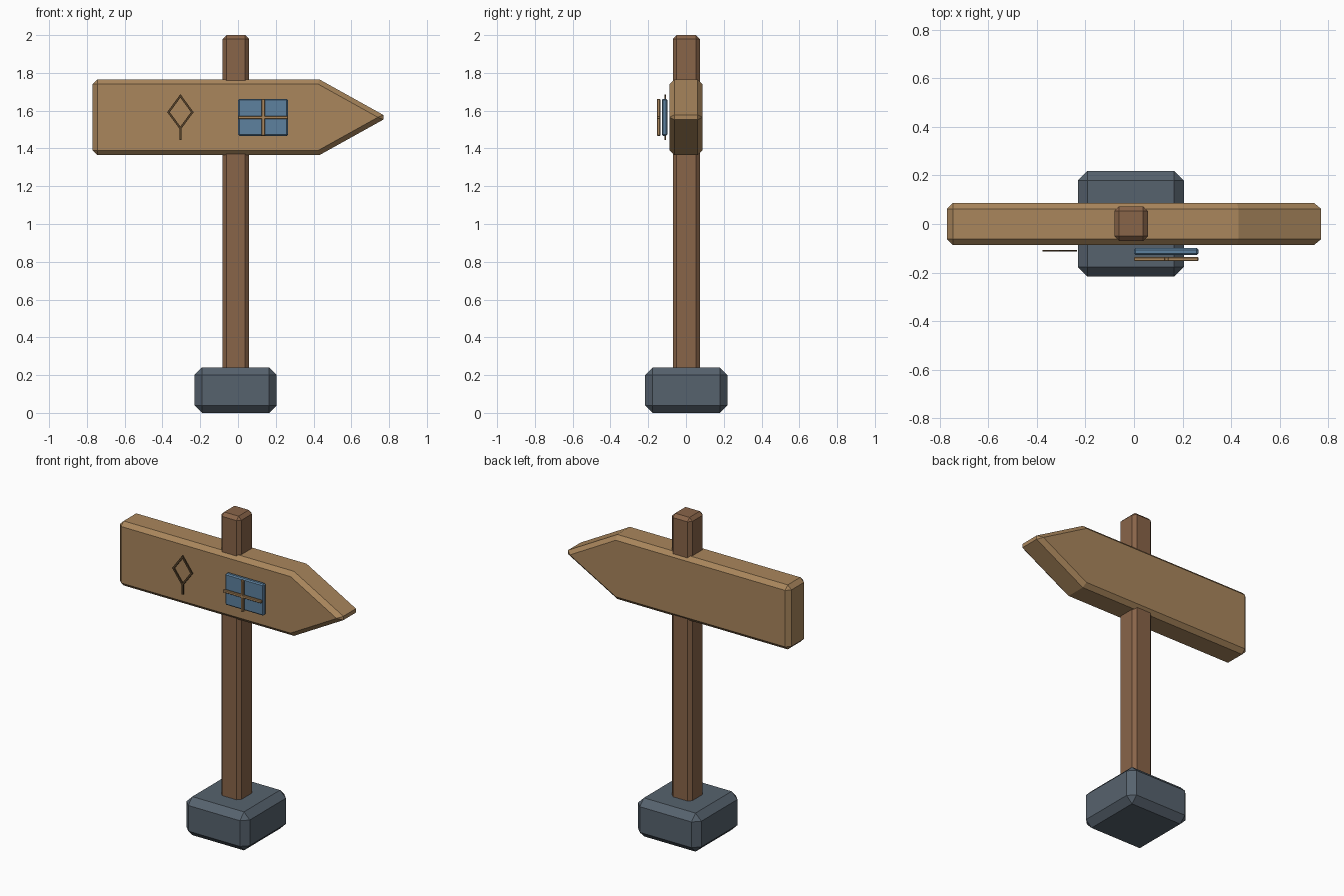
import bpy, bmesh, math
from mathutils import Vector

if "Cube" in bpy.data.objects:
    bpy.data.objects.remove(bpy.data.objects["Cube"])


def material(name, rgb):
    m = bpy.data.materials.new(name)
    m.diffuse_color = (*rgb, 1)
    m.use_nodes = True
    m.node_tree.nodes["Principled BSDF"].inputs["Base Color"].default_value = m.diffuse_color
    return m


LIGHT_WOOD = material("light wood", (0.40, 0.24, 0.108))
DARK_WOOD = material("dark wood", (0.25, 0.128, 0.066))
STONE = material("grey stone", (0.094, 0.123, 0.155))
GLASS = material("blue glass", (0.11, 0.22, 0.345))
CARVING = material("carved brown", (0.09, 0.052, 0.022))


def prism(name, outline, y0, y1, mat, bevel=0.0):
    """Extrude an x-z outline from y0 to y1 and chamfer its sharp edges."""
    bm = bmesh.new()
    face = bm.faces.new([bm.verts.new((x, y0, z)) for x, z in outline])
    ext = bmesh.ops.extrude_face_region(bm, geom=[face])
    for v in ext["geom"]:
        if isinstance(v, bmesh.types.BMVert):
            v.co.y = y1
    bmesh.ops.recalc_face_normals(bm, faces=bm.faces[:])
    if bevel:
        sharp = [e for e in bm.edges if e.calc_face_angle() > math.radians(30)]
        bmesh.ops.bevel(bm, geom=sharp, offset=bevel, segments=1, profile=0.5,
                        affect='EDGES', clamp_overlap=True)
    mesh = bpy.data.meshes.new(name)
    bm.to_mesh(mesh)
    bm.free()
    mesh.materials.append(mat)
    ob = bpy.data.objects.new(name, mesh)
    bpy.context.collection.objects.link(ob)
    return ob


def box(name, x, y, z, mat, bevel=0.0):
    outline = [(x[0], z[0]), (x[1], z[0]), (x[1], z[1]), (x[0], z[1])]
    return prism(name, outline, y[0], y[1], mat, bevel)


def strip(name, a, b, width, y0, y1, mat):
    """Narrow bar between two x-z points."""
    a, b = Vector(a), Vector(b)
    d = (b - a).normalized() * width / 2
    n = Vector((-d.y, d.x))
    return prism(name, [a - d - n, b + d - n, b + d + n, a - d + n], y0, y1, mat)


# Stone footing and post
box("stone_base", (-0.231, 0.205), (-0.217, 0.219), (0.0, 0.24), STONE, 0.04)
box("post", (-0.081, 0.058), (-0.069, 0.073), (0.1, 2.0), DARK_WOOD, 0.02)

# Arrow-shaped board
prism("arrow_board",
      [(-0.77, 1.364), (0.43, 1.364), (0.792, 1.565), (0.43, 1.766), (-0.77, 1.766)],
      -0.087, 0.087, LIGHT_WOOD, 0.025)

# Window panel with crossed bars in front
box("window_pane", (0.0, 0.265), (-0.128, -0.099), (1.467, 1.663), GLASS, 0.007)
box("window_bar_vertical", (0.124, 0.142), (-0.153, -0.136), (1.467, 1.663), LIGHT_WOOD, 0.003)
box("window_bar_horizontal", (0.0, 0.265), (-0.153, -0.136), (1.555, 1.572), LIGHT_WOOD, 0.003)

# Diamond leaf ornament with stem
leaf = [(-0.305, 1.678), (-0.242, 1.592), (-0.305, 1.507), (-0.368, 1.592)]
for i in range(4):
    strip(f"leaf_side_{i + 1}", leaf[i], leaf[(i + 1) % 4], 0.011, -0.114, -0.106, CARVING)
strip("leaf_stem", leaf[2], (-0.305, 1.45), 0.011, -0.114, -0.106, CARVING)
